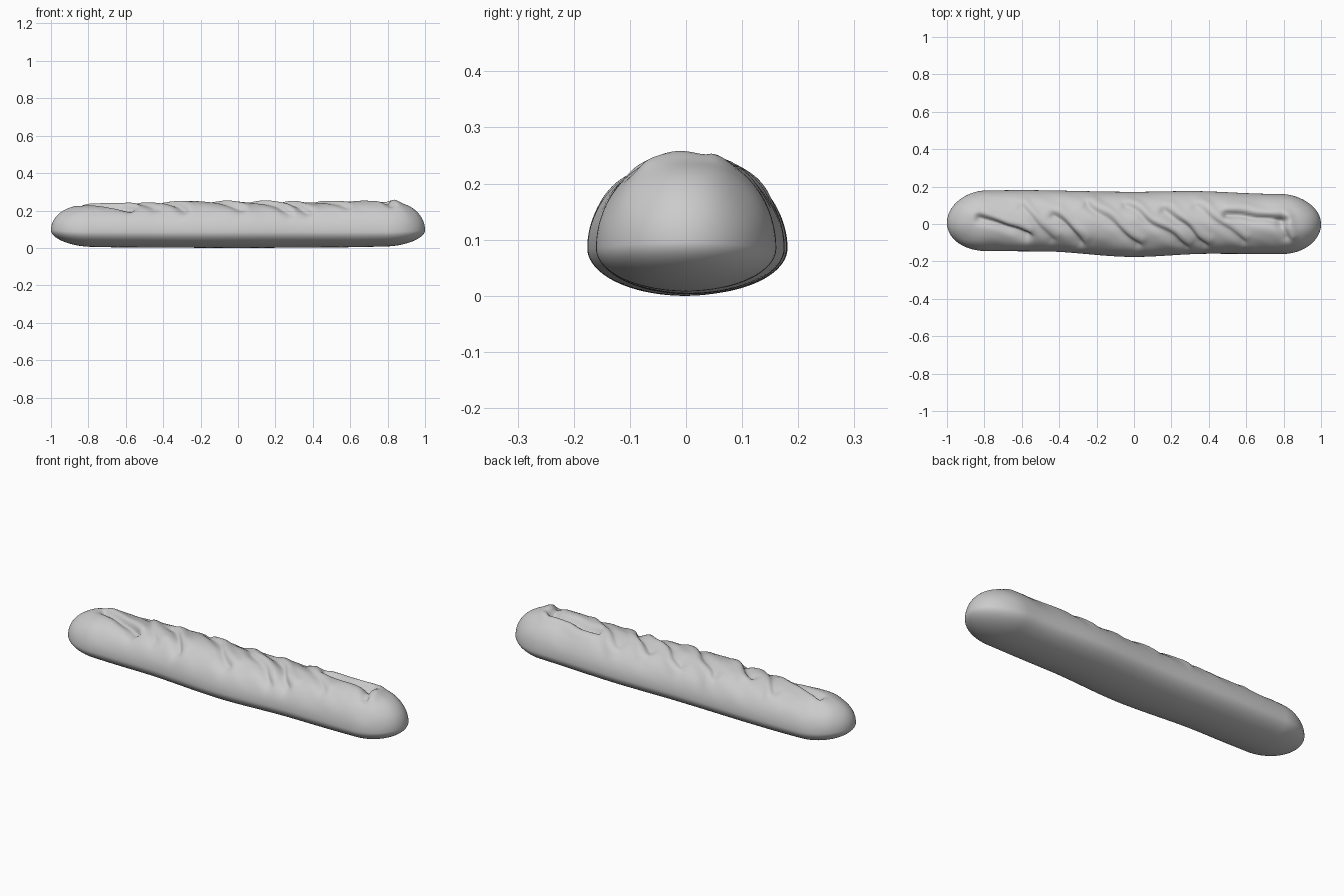
import bpy, bmesh
from math import sin, cos, pi, sqrt, exp
from mathutils import Vector, noise

if "Cube" in bpy.data.objects:
    bpy.data.objects.remove(bpy.data.objects["Cube"])

N_LEN, N_RING = 260, 112
CAP = 0.21          # length of the rounded ends
MID_Z = 0.088       # height of the widest line

# Outline control points (x, value)
BACK = [(-1, .177), (-.6, .181), (0, .172), (.3, .176), (.75, .161), (1, .152)]
FRONT = [(-1, -.144), (-.5, -.146), (0, -.176), (.4, -.159), (1, -.161)]
TOP = [(-1, .240), (-.7, .237), (-.2, .252), (.3, .247), (.8, .256), (1, .256)]
BOTTOM = [(-1, .013), (-.6, .006), (0, .003), (.5, .006), (1, .014)]

# Baker's slashes: start x, y, end x, y, depth, lip height
SLASHES = [
    (-.82, .04, -.57, -.06, .030, .006),
    (-.60, .09, -.44, -.08, .009, .005),
    (-.42, .05, -.28, -.10, .020, .006),
    (-.24, .11, .02, -.11, .014, .007),
    (-.04, .10, .28, -.12, .014, .007),
    (.17, .08, .38, -.11, .018, .006),
    (.34, .10, .58, -.09, .010, .006),
    (.50, .065, .80, .025, .028, .006),
    (.79, .03, .82, -.07, .017, .009),
]


def curve(points, x):
    for (x0, v0), (x1, v1) in zip(points, points[1:]):
        if x <= x1:
            t = (x - x0) / (x1 - x0)
            return v0 + (v1 - v0) * t * t * (3 - 2 * t)
    return points[-1][1]


def crust_relief(x, y):
    """Height of the slashed crust: a sharp groove with a raised lip beside it."""
    h = 0
    wob = 0.016 * noise.noise(Vector((x * 9, y * 9, 1.7)))
    for ax, ay, bx, by, depth, lip in SLASHES:
        a, ab = Vector((ax, ay)), Vector((bx - ax, by - ay))
        p = Vector((x, y)) - a
        length = ab.length
        along = p.dot(ab) / length
        d = (ab.x * p.y - ab.y * p.x) / length + wob
        over = max(0, -along, along - length)
        fade = exp(-(over / 0.022) ** 2)
        width = 0.011 if d > 0 else 0.032
        h += fade * (lip * exp(-((d - 0.034) / 0.022) ** 2)
                     - depth * exp(-(d / width) ** 2))
    h += 0.005 * noise.noise(Vector((x * 10 + y * 6, y * 14, 4.2)))
    return h


# Loaf body: lofted rings with elliptical ends
bm = bmesh.new()
rings = []
for i in range(1, N_LEN):
    u = -1 + 2 * i / N_LEN
    # bunch the rings towards the tips
    s = abs(u)
    x = (1 if u > 0 else -1) * (s if s < .8 else .8 + .2 * sin((s - .8) / .2 * pi / 2))
    t = max(0, (abs(x) - (1 - CAP)) / CAP)
    k = sqrt(max(0, 1 - t * t))
    yb, yf = curve(BACK, x), curve(FRONT, x)
    cy = (yb + yf) / 2 * (1 - 0.6 * t * t)
    half = (yb - yf) / 2 * k
    up = (curve(TOP, x) - MID_Z) * k
    down = (MID_Z - curve(BOTTOM, x)) * k
    mid = MID_Z + 0.01 * t * t
    ring = []
    for j in range(N_RING):
        a = 2 * pi * j / N_RING
        c, sn = cos(a), sin(a)
        y = cy + half * c
        z = mid + (up if sn > 0 else down) * sn
        if sn > 0:
            mask = min(1, max(0, (sn - .25) / .5)) * min(1, max(0, (1 - abs(x)) / .12))
            r = crust_relief(x, y) * mask
            y += r * c
            z += r * sn
        ring.append(bm.verts.new((x, y, z)))
    rings.append(ring)

for r0, r1 in zip(rings, rings[1:]):
    for j in range(N_RING):
        n = (j + 1) % N_RING
        bm.faces.new((r0[j], r0[n], r1[n], r1[j]))

# Rounded tips
for ring, tip_x in ((rings[0], -1), (rings[-1], 1)):
    cy = sum(v.co.y for v in ring) / N_RING
    tip = bm.verts.new((tip_x, cy, MID_Z + .01))
    for j in range(N_RING):
        bm.faces.new((ring[j], ring[(j + 1) % N_RING], tip))

# Rest on the ground
low = min(v.co.z for v in bm.verts)
bmesh.ops.translate(bm, verts=bm.verts, vec=(0, 0, -low))
bmesh.ops.recalc_face_normals(bm, faces=bm.faces)
for f in bm.faces:
    f.smooth = True

mesh = bpy.data.meshes.new("bread_loaf")
bm.to_mesh(mesh)
bm.free()
loaf = bpy.data.objects.new("bread_loaf", mesh)
bpy.context.collection.objects.link(loaf)
